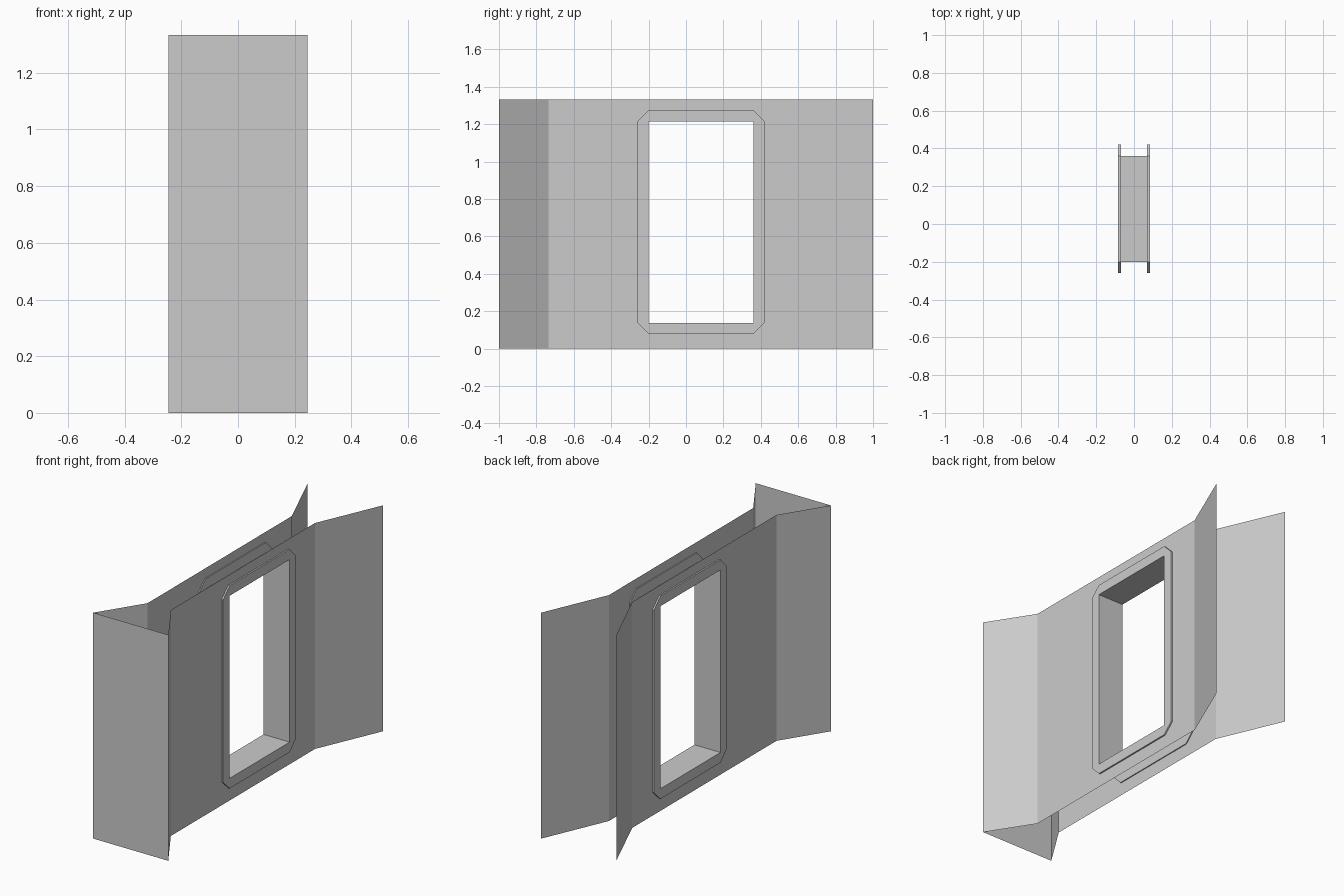
import bpy

if "Cube" in bpy.data.objects:
    bpy.data.objects.remove(bpy.data.objects["Cube"])

Y0, Y1, Z0, Z1 = -0.20, 0.36, 0.138, 1.215   # window opening
H, M = 1.333, 0.06                           # wall height, frame width
X_IN, X_WALL, X_OUT = 0.070, 0.076, 0.085    # frame back, wall sheet, frame front


def make_part(name, verts, faces):
    """Build the right half as a mesh and mirror it across x."""
    mesh = bpy.data.meshes.new(name)
    mesh.from_pydata(verts, [], faces)
    obj = bpy.data.objects.new(name, mesh)
    bpy.context.collection.objects.link(obj)
    mod = obj.modifiers.new("mirror", 'MIRROR')
    mod.use_axis = (True, False, False)
    mod.merge_threshold = 0.0005
    return obj


def strip(name, plan, heights, skip=()):
    """Extrude a plan outline up through the given heights, leaving holes."""
    n = len(plan)
    verts = [(x, y, z) for z in heights for x, y in plan]
    faces = [(j*n + i, j*n + i + 1, (j+1)*n + i + 1, (j+1)*n + i)
             for j in range(len(heights) - 1) for i in range(n - 1)
             if (i, j) not in skip]
    return make_part(name, verts, faces)


# closed front panel, flared ends and side walls with window opening
strip("front_panel", [(0, -1), (0.245, -1)], [0, H])
strip("side_wall",
      [(0.245, -1), (X_WALL, -0.735), (X_WALL, Y0), (X_WALL, Y1),
       (X_WALL, 0.61), (0.245, 1)],
      [0, Z0, Z1, H], skip={(2, 1)})

# window frame: thin plate with clipped corners around the opening
corners = [(Y0, Z0), (Y1, Z0), (Y1, Z1), (Y0, Z1)]
outer = [(Y0 - M, Z0), (Y0, Z0 - M), (Y1, Z0 - M), (Y1 + M, Z0),
         (Y1 + M, Z1), (Y1, Z1 + M), (Y0, Z1 + M), (Y0 - M, Z1)]
ring = outer + corners
verts = [(x, y, z) for x in (X_OUT, X_IN) for y, z in ring]
faces = []
for k in range(4):
    a, b, c, d = 2*k, 2*k + 1, (2*k + 2) % 8, 8 + (k + 1) % 4
    tri, quad = (a, b, 8 + k), (b, c, d, 8 + k)
    for f in (tri, quad):
        faces.append(f)
        faces.append(tuple(v + 12 for v in reversed(f)))
    for p, q in ((a, b), (b, c)):
        faces.append((p, p + 12, q + 12, q))
make_part("window_frame", verts, faces)

# tunnel lining joining both windows
verts = [(x, y, z) for x in (0, X_OUT) for y, z in corners]
faces = [(k, (k + 1) % 4, (k + 1) % 4 + 4, k + 4)[::-1] for k in range(4)]
make_part("window_tunnel", verts, faces)
